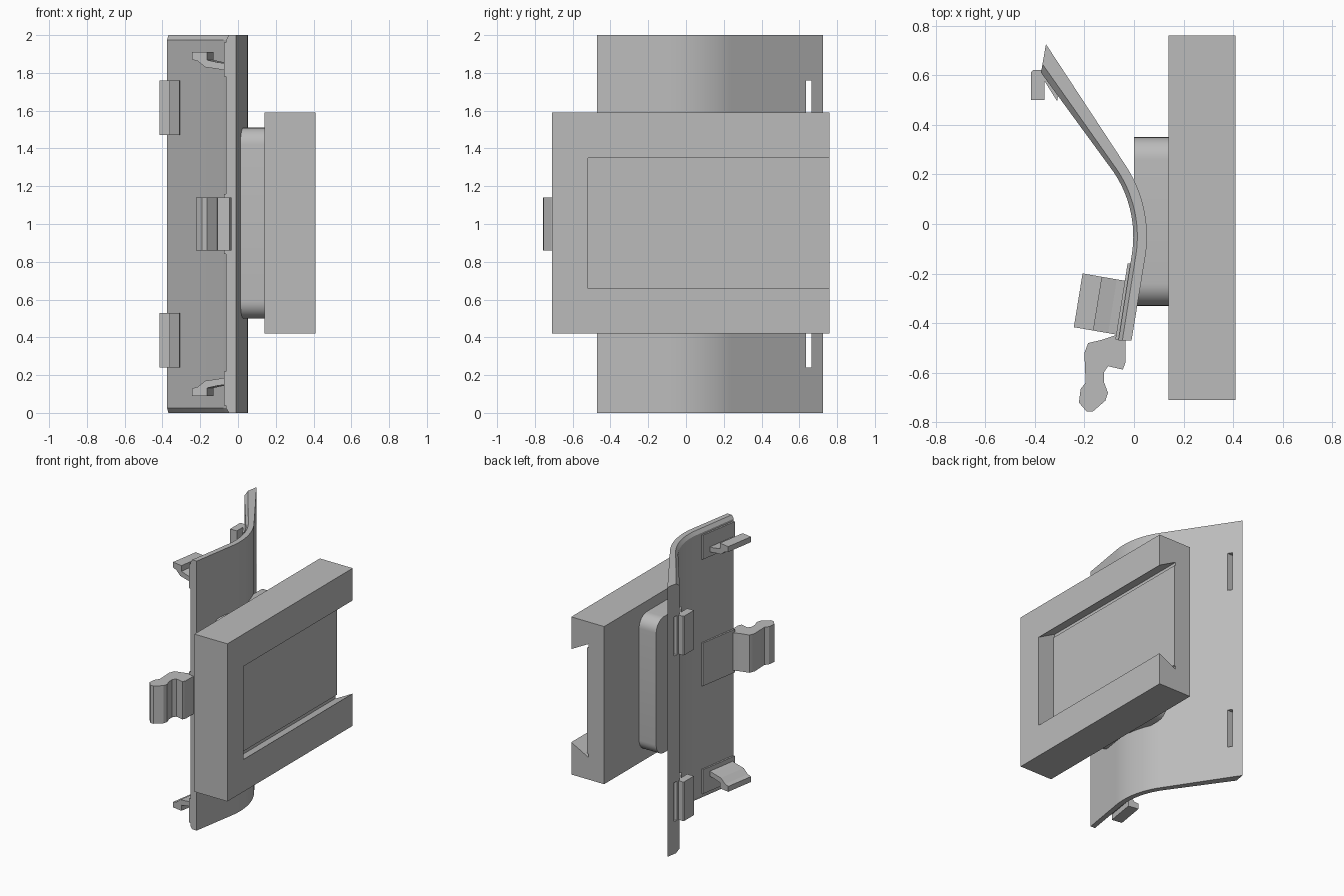
import bpy, bmesh, math
from mathutils import Vector

old = bpy.data.objects.get("Cube")
if old:
    bpy.data.objects.remove(old)

grey = bpy.data.materials.new("plain_grey")
grey.use_nodes = True
COLOUR = (0.5, 0.5, 0.5, 1)
grey.diffuse_color = COLOUR
grey.node_tree.nodes["Principled BSDF"].inputs["Base Color"].default_value = COLOUR


def finish(name, bm, smooth=False):
    bmesh.ops.recalc_face_normals(bm, faces=bm.faces)
    mesh = bpy.data.meshes.new(name)
    bm.to_mesh(mesh)
    bm.free()
    mesh.materials.append(grey)
    ob = bpy.data.objects.new(name, mesh)
    bpy.context.collection.objects.link(ob)
    if smooth:
        bpy.ops.object.select_all(action="DESELECT")
        ob.select_set(True)
        bpy.context.view_layer.objects.active = ob
        bpy.ops.object.shade_smooth_by_angle(angle=math.radians(30))
    return ob


def loft(name, rings, smooth=False):
    """Skin a list of equal closed rings and cap both ends."""
    bm = bmesh.new()
    loops = [[bm.verts.new(p) for p in ring] for ring in rings]
    n = len(loops[0])
    for a, b in zip(loops, loops[1:]):
        for i in range(n):
            j = (i + 1) % n
            bm.faces.new((a[i], a[j], b[j], b[i]))
    bm.faces.new(loops[0])
    bm.faces.new(loops[-1])
    return finish(name, bm, smooth)


def prism_z(name, outline, z0, z1, smooth=False):
    return loft(name, [[(x, y, z) for x, y in outline] for z in (z0, z1)], smooth)


def prism_y(name, outline, y0, y1):
    return loft(name, [[(x, y, z) for x, z in outline] for y in (y0, y1)])


def box(name, x0, x1, y0, y1, z0, z1):
    return prism_z(name, [(x0, y0), (x1, y0), (x1, y1), (x0, y1)], z0, z1)


def cut(ob, cutter):
    mod = ob.modifiers.new("cut", "BOOLEAN")
    mod.operation = "DIFFERENCE"
    mod.solver = "EXACT"
    mod.object = cutter
    bpy.context.view_layer.objects.active = ob
    bpy.ops.object.modifier_apply(modifier=mod.name)
    bpy.data.objects.remove(cutter)


# Curved back plate: straight wing, arc, short straight wing
def plate_path(radius, start, end):
    arc = []
    for i in range(25):
        a = math.radians(34 - 43.5 * i / 24)
        arc.append((-0.468 + radius * math.cos(a), -0.05 + radius * math.sin(a)))
    return [start] + arc + [end]


outer = plate_path(0.52, (-0.355, 0.725), (-0.01, -0.47))
inner = plate_path(0.465, (-0.375, 0.61), (-0.063, -0.47))
rings = []
for o, i in zip(outer, inner):
    o, i = Vector(o), Vector(i)
    c = o.lerp(i, 0.7)
    rings.append([(*o, 0), (*o, 2), (*c, 2), (*i, 1.975), (*i, 0.025), (*c, 0)])
plate = loft("curved_plate", rings, smooth=True)
for z in (0.24, 1.47):
    cut(plate, box("slot_cutter", -0.6, 0.1, 0.635, 0.665, z, z + 0.29))

# Rounded pedestal between plate and rail block
R = 0.09
corners = [(0.26, 1.42, 0), (-0.24, 1.42, 90), (-0.24, 0.59, 180), (0.26, 0.59, 270)]
outline = []
for y, z, start in corners:
    for k in range(9):
        a = math.radians(start + 90 * k / 8)
        outline.append((y + R * math.cos(a), z + R * math.sin(a)))
loft("pedestal", [[(x, y, z) for y, z in outline] for x in (0.0, 0.145)], smooth=True)

# Rail block with a dovetail channel open at the back end
rail = box("rail_block", 0.14, 0.41, -0.71, 0.76, 0.42, 1.59)
half = [(0.43, 0.67), (0.28, 0.59), (0.268, 0.585), (0.268, 0.61), (0.28, 0.615)]
channel = half + [(x, 2.01 - z) for x, z in reversed(half)]
cut(rail, prism_y("channel_cutter", channel, -0.52, 0.9))

# Rear hooks that reach in from the long wing
rear_hook = [(-0.415, 0.50), (-0.36, 0.50), (-0.36, 0.575), (-0.31, 0.495),
             (-0.305, 0.525), (-0.36, 0.605), (-0.37, 0.62), (-0.408, 0.62), (-0.415, 0.613)]
for label, z in (("lower", 0.24), ("upper", 1.47)):
    prism_z(label + "_rear_hook", rear_hook, z, z + 0.29)

# Front latch: S-shaped gripping hook with its root tab
latch = [(-0.035, -0.45), (-0.035, -0.56), (-0.045, -0.587), (-0.105, -0.573),
         (-0.122, -0.6), (-0.12, -0.64), (-0.105, -0.68), (-0.115, -0.712),
         (-0.165, -0.755), (-0.19, -0.757), (-0.222, -0.72), (-0.215, -0.665),
         (-0.195, -0.64), (-0.2, -0.52), (-0.185, -0.48), (-0.13, -0.467), (-0.065, -0.445)]
prism_z("front_latch", latch, 0.86, 1.14, smooth=True)
pad = [(-0.008, -0.16), (-0.026, -0.16), (-0.075, -0.465), (-0.05, -0.465)]
prism_z("latch_root", pad, 0.84, 1.16)

# Upper and lower side hooks on thin pads, mirrored about mid height
hook = [(-0.01, 1.81), (0.04, 1.82), (0.11, 1.83), (0.15, 1.862), (0.18, 1.87),
        (0.18, 1.91), (0.10, 1.91), (0.10, 1.868), (0.04, 1.855), (-0.01, 1.85)]
root = Vector((-0.03, -0.23))
out = Vector((-0.985, 0.17))
along = Vector((-0.16, -0.985))
for label, flip in (("upper", False), ("lower", True)):
    ends = []
    for t in (0, 0.22):
        ends.append([(*(root + out * u + along * t), 2 - z if flip else z) for u, z in hook])
    loft(label + "_side_hook", ends)
    z0, z1 = (0.04, 0.22) if flip else (1.78, 1.96)
    prism_z(label + "_hook_pad", pad, z0, z1)
